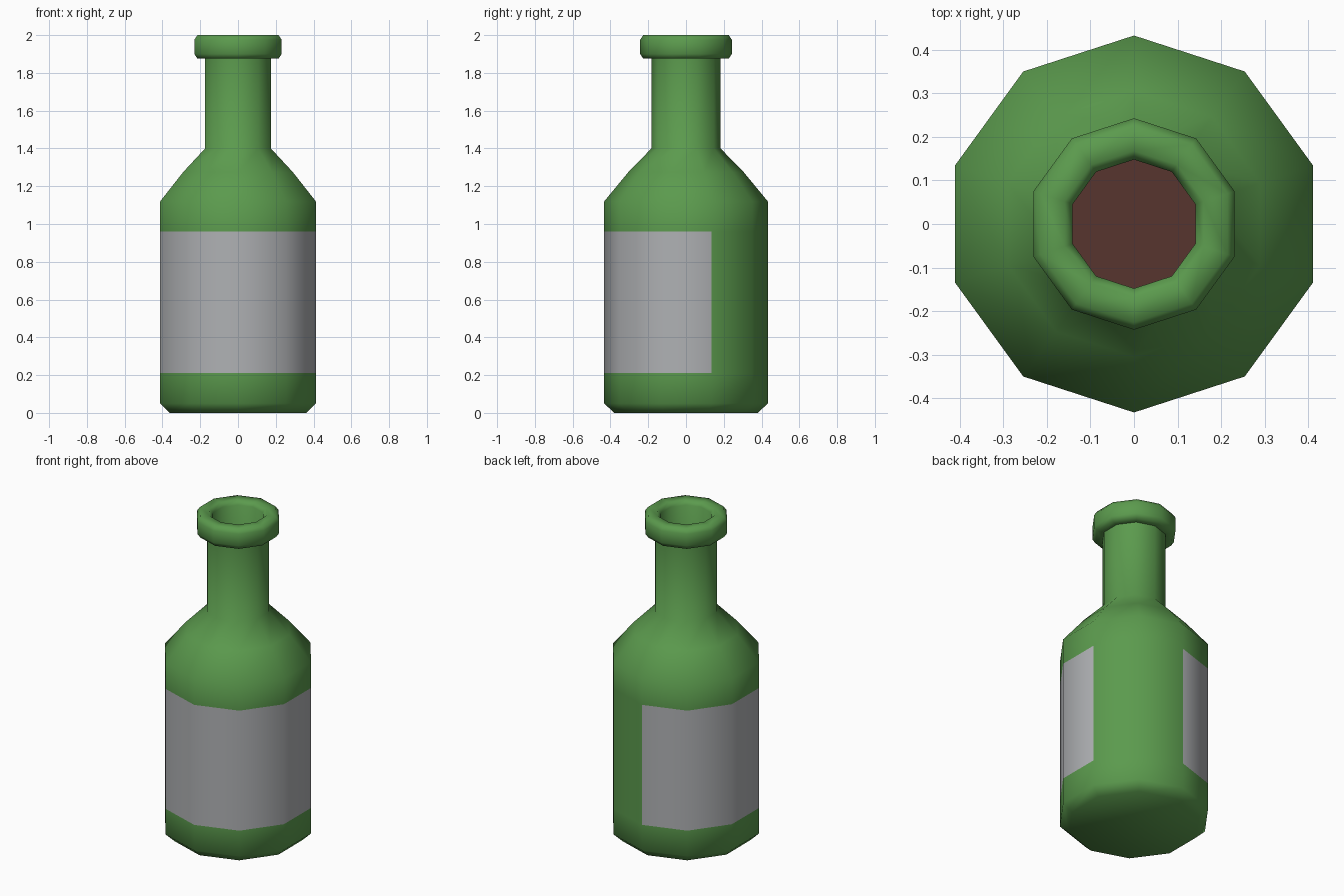
import bpy, bmesh, math

if "Cube" in bpy.data.objects:
    bpy.data.objects.remove(bpy.data.objects["Cube"])

SIDES = 10


def material(name, rgb):
    m = bpy.data.materials.new(name)
    m.diffuse_color = (*rgb, 1)
    m.use_nodes = True
    m.node_tree.nodes["Principled BSDF"].inputs["Base Color"].default_value = m.diffuse_color
    return m


green = material("green glass", (0.105, 0.325, 0.075))
grey = material("label grey", (0.43, 0.44, 0.455))
brown = material("brown liquid", (0.095, 0.036, 0.028))


def ring(bm, r, z):
    # corners start at +y so that corner points face front and back
    return [bm.verts.new((r * math.cos(a), r * math.sin(a), z))
            for a in (math.pi / 2 + 2 * math.pi * i / SIDES for i in range(SIDES))]


def finish(bm, name, mats, angle):
    me = bpy.data.meshes.new(name)
    bm.to_mesh(me)
    bm.free()
    for m in mats:
        me.materials.append(m)
    ob = bpy.data.objects.new(name, me)
    bpy.context.collection.objects.link(ob)
    bpy.ops.object.select_all(action='DESELECT')
    ob.select_set(True)
    bpy.context.view_layer.objects.active = ob
    bpy.ops.object.shade_smooth_by_angle(angle=math.radians(angle))
    return ob


# Bottle: outer profile from base to lip, then down inside the neck
LABEL_LOW, LABEL_HIGH = 0.21, 0.96
profile = [(0.38, 0), (0.433, 0.05), (0.433, LABEL_LOW), (0.433, LABEL_HIGH),
           (0.433, 1.12), (0.305, 1.275), (0.183, 1.40), (0.183, 1.875),
           (0.226, 1.875), (0.243, 1.90), (0.243, 1.975), (0.226, 2.0),
           (0.168, 2.0), (0.148, 1.975), (0.148, 1.40)]
bm = bmesh.new()
rings = [ring(bm, r, z) for r, z in profile]
bm.faces.new(list(reversed(rings[0])))
for k, (a, b) in enumerate(zip(rings, rings[1:])):
    for i in range(SIDES):
        j = (i + 1) % SIDES
        f = bm.faces.new((a[i], a[j], b[j], b[i]))
        # Label wraps all but the two back-right sides
        if profile[k][1] == LABEL_LOW and i < SIDES - 2:
            f.material_index = 1
finish(bm, "bottle", [green, grey], 65)

# Liquid surface closing the neck
bm = bmesh.new()
bm.faces.new(ring(bm, 0.148, 1.401))
finish(bm, "liquid", [brown], 30)
